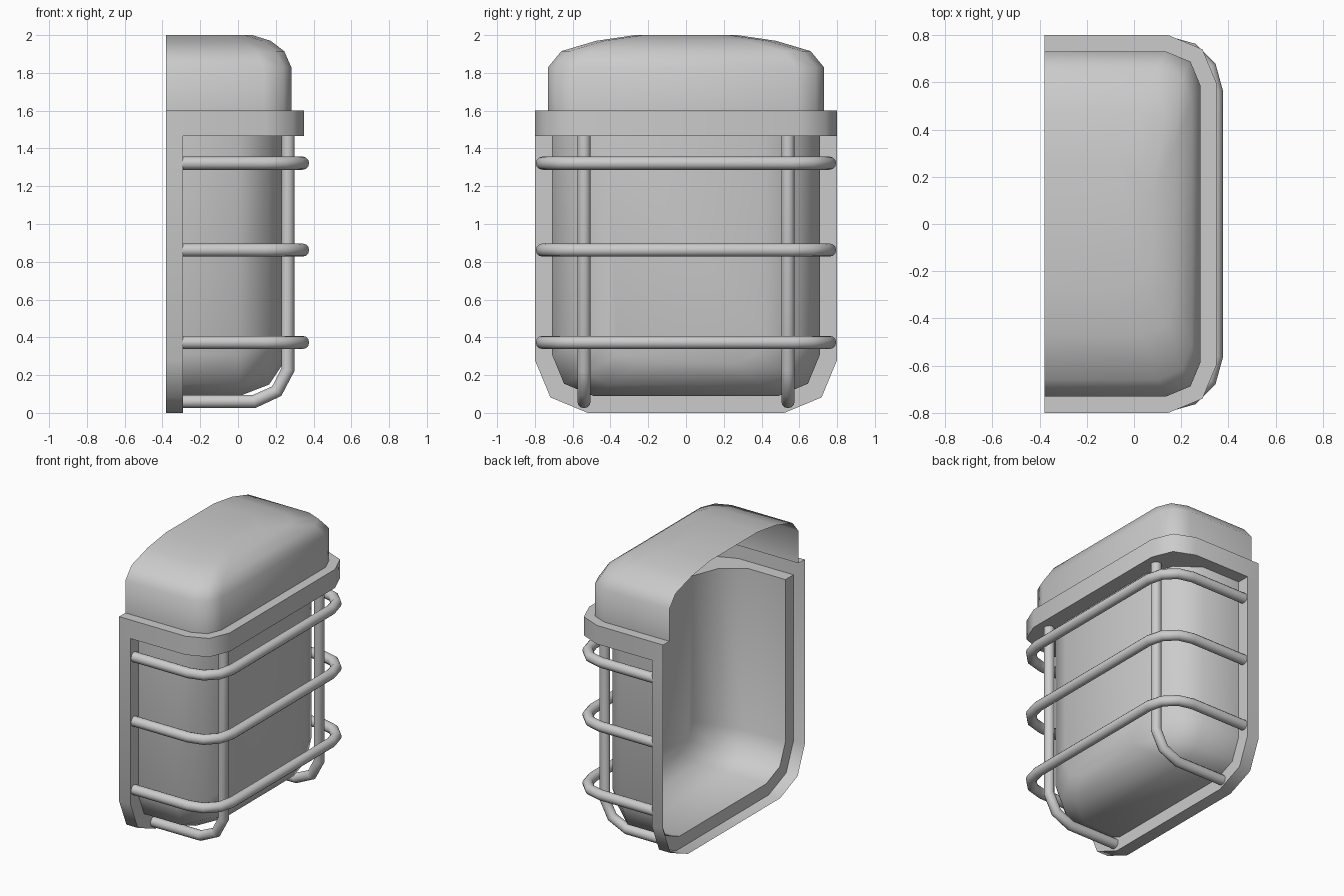
import bpy, bmesh, math

if "Cube" in bpy.data.objects:
    bpy.data.objects.remove(bpy.data.objects["Cube"])


def u_path(half, start, end, r, n=2):
    """U outline as (across, along) pairs: one side, two n-sided rounded corners, other side."""
    sgn = 1 if end > start else -1
    side = [(half, start)]
    for i in range(n + 1):
        t = math.pi / 2 * i / n
        side.append((half - r + r * math.cos(t), end - sgn * (r - r * math.sin(t))))
    return side + [(-a, b) for a, b in reversed(side)]


def loft(name, row_sets, angle=50, cap=False):
    """Skin each set of equal-length point rows into one open shell."""
    bm = bmesh.new()
    for rows in row_sets:
        rows = [[bm.verts.new(co) for co in row] for row in rows]
        for p, q in zip(rows, rows[1:]):
            for i in range(len(p) - 1):
                bm.faces.new((p[i], p[i + 1], q[i + 1], q[i]))
        if cap:
            bm.faces.new(rows[-1])
    bmesh.ops.recalc_face_normals(bm, faces=bm.faces)
    me = bpy.data.meshes.new(name)
    bm.to_mesh(me)
    bm.free()
    ob = bpy.data.objects.new(name, me)
    bpy.context.collection.objects.link(ob)
    bpy.ops.object.select_all(action='DESELECT')
    ob.select_set(True)
    bpy.context.view_layer.objects.active = ob
    bpy.ops.object.shade_smooth_by_angle(angle=math.radians(angle))


def flat(path, z):
    return [(b, a, z) for a, b in path]


def upright(path, x):
    return [(x, a, b) for a, b in path]


def rod(name, pts):
    cu = bpy.data.curves.new(name, 'CURVE')
    cu.dimensions = '3D'
    cu.bevel_depth = 0.035
    cu.bevel_resolution = 4
    cu.use_fill_caps = True
    sp = cu.splines.new('POLY')
    sp.points.add(len(pts) - 1)
    for p, co in zip(sp.points, pts):
        p.co = (*co, 1)
    sp.use_smooth = True
    ob = bpy.data.objects.new(name, cu)
    bpy.context.collection.objects.link(ob)


BACK, LIP, SILL, TOP = -0.38, -0.29, 1.467, 1.60

# Back frame: open-backed L section (outer wall and front flange)
outer = u_path(0.80, SILL, 0.0, 0.28)
inner = u_path(0.71, SILL, 0.09, 0.22)
loft("back_frame", [[upright(outer, BACK), upright(outer, LIP), upright(inner, LIP)]])

# Lamp bowl: bulging shell, open at back and top (x, side inset, bottom inset, corner radius)
bowl = ((LIP, 0, 0, 0.22), (0.01, 0, 0, 0.22),
        (0.165, 0.115, 0.06, 0.20), (0.238, 0.30, 0.17, 0.16))
loft("lamp_bowl", [[upright(u_path(0.71 - iy, SILL, 0.09 + iz, r), x)
                    for x, iy, iz, r in bowl]], 60, cap=True)

# Collar: top flange, outer wall, and underside reaching in to the bowl rim
wall = u_path(0.80, BACK, 0.35, 0.205)
under = u_path(0.80, LIP, 0.35, 0.205)
rim = [(0.71 - iy, x) for x, iy, _, _ in bowl]
rim += [(-a, b) for a, b in reversed(rim)]
loft("collar", [[flat(u_path(0.73, BACK, 0.282, 0.145), TOP), flat(wall, TOP), flat(wall, SILL)],
                [flat(under, SILL), flat(rim, SILL)]])

# Domed hood: stacked U outlines (height, side inset, front inset)
loft("hood", [[flat(u_path(0.73 - iy, BACK, 0.282 - ix, 0.145), z)
               for z, iy, ix in ((TOP, 0, 0), (1.83, 0, 0), (1.915, 0.07, 0.037),
                                 (1.97, 0.255, 0.11), (2.0, 0.46, 0.206))]], 60, cap=True)

# Guard cage: horizontal hoops and two bent uprights
for n, z in enumerate((1.322, 0.862, 0.373)):
    rod(f"guard_hoop_{n + 1}", flat(u_path(0.76, LIP, 0.342, 0.20, 3), z))
for side, y in (("left", -0.54), ("right", 0.54)):
    rod(f"guard_upright_{side}", [(0.265, y, SILL), (0.265, y, 0.23), (0.205, y, 0.115),
                                  (0.085, y, 0.06), (LIP, y, 0.06)])
